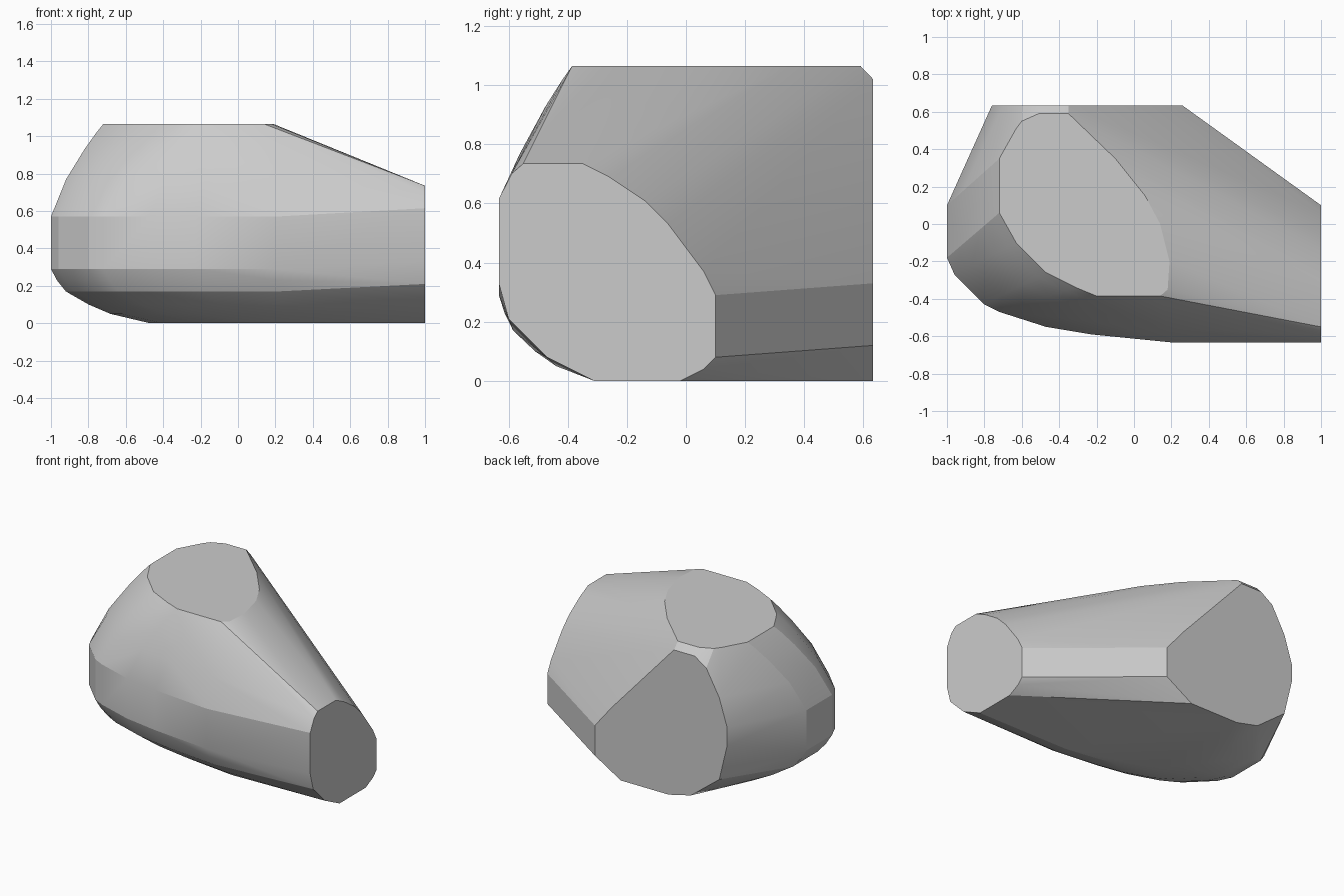
import bpy, bmesh, math

if "Cube" in bpy.data.objects:
    bpy.data.objects.remove(bpy.data.objects["Cube"])

TOP, BACK, FRONT = 1.065, 0.633, -0.633

# End face at x = 1, as (y, z)
end_face = [(FRONT, .615), (-.59, .70), (-.55, .735), (-.35, .735), (-.26, .69), (-.14, .61),
            (-.06, .53), (.06, .37), (.10, .29), (.10, .08), (.06, .04), (-.02, 0),
            (-.31, 0), (-.47, .08), (-.60, .21), (FRONT, .33)]
# Top face, as (x, y)
top_face = [(-.72, .35), (-.72, .06), (-.63, -.10), (-.47, -.26), (-.31, -.34), (-.20, -.385),
            (.14, -.385), (.18, -.35), (.19, -.20), (.14, 0), (.06, .15), (-.10, .35),
            (-.35, .59), (-.51, .59), (-.60, .55), (-.63, .51)]
# Back face, as (x, z)
back_face = [(.26, .33), (.26, .12), (.06, 0), (-.31, 0), (-.48, .04), (-.70, .21), (-.76, .46),
             (-.76, .59), (-.70, .78), (-.60, .96), (-.51, 1.02), (-.35, 1.02), (.13, .49)]

# Rounded side: widest contour and the outlines it narrows to above and below
middle = [(-1, .10), (-1, -.18), (-.96, -.27), (-.80, -.43), (-.72, -.47), (-.47, -.55),
          (-.23, -.59), (.20, FRONT)]
upper = [(-.72, .35), (-.72, .06), (-.63, -.10), (-.47, -.26), (-.31, -.34), (-.20, -.385),
         (0, -.385), (.14, -.385)]
lower = [(-.47, .35), (-.47, .10), (-.40, -.02), (-.28, -.14), (-.18, -.20), (-.05, -.25),
         (.10, -.28), (.30, -.31)]


def ring(target, z, amount):
    return [(a + (c - a) * amount, b + (d - b) * amount, z)
            for (a, b), (c, d) in zip(middle, target)]


points = [(1, y, z) for y, z in end_face]
points += [(x, y, TOP) for x, y in top_face]
points += [(x, BACK, z) for x, z in back_face]
for z, amount in [(.57, 0), (.77, .29), (.93, .64), (1.02, .87)]:
    points += ring(upper, z, amount)
for z, amount in [(.29, 0), (.23, .06), (.17, .15), (.10, .38), (.05, .6), (0, 1)]:
    points += ring(lower, z, amount)

# Faceted stone body wrapped around all outlines
bm = bmesh.new()
for p in points:
    bm.verts.new(p)
bmesh.ops.convex_hull(bm, input=bm.verts[:])
bmesh.ops.delete(bm, geom=[v for v in bm.verts if not v.link_faces], context='VERTS')
bmesh.ops.dissolve_limit(bm, angle_limit=math.radians(1), verts=bm.verts[:], edges=bm.edges[:])
bmesh.ops.recalc_face_normals(bm, faces=bm.faces[:])
mesh = bpy.data.meshes.new("stone")
bm.to_mesh(mesh)
bm.free()
stone = bpy.data.objects.new("stone", mesh)
bpy.context.collection.objects.link(stone)

grey = bpy.data.materials.new("stone grey")
grey.diffuse_color = (.6, .6, .6, 1)
grey.use_nodes = True
grey.node_tree.nodes["Principled BSDF"].inputs["Base Color"].default_value = grey.diffuse_color
mesh.materials.append(grey)

# Soft rounded side, crisp cut faces
bpy.context.view_layer.objects.active = stone
stone.select_set(True)
bpy.ops.object.shade_smooth_by_angle(angle=math.radians(18))
